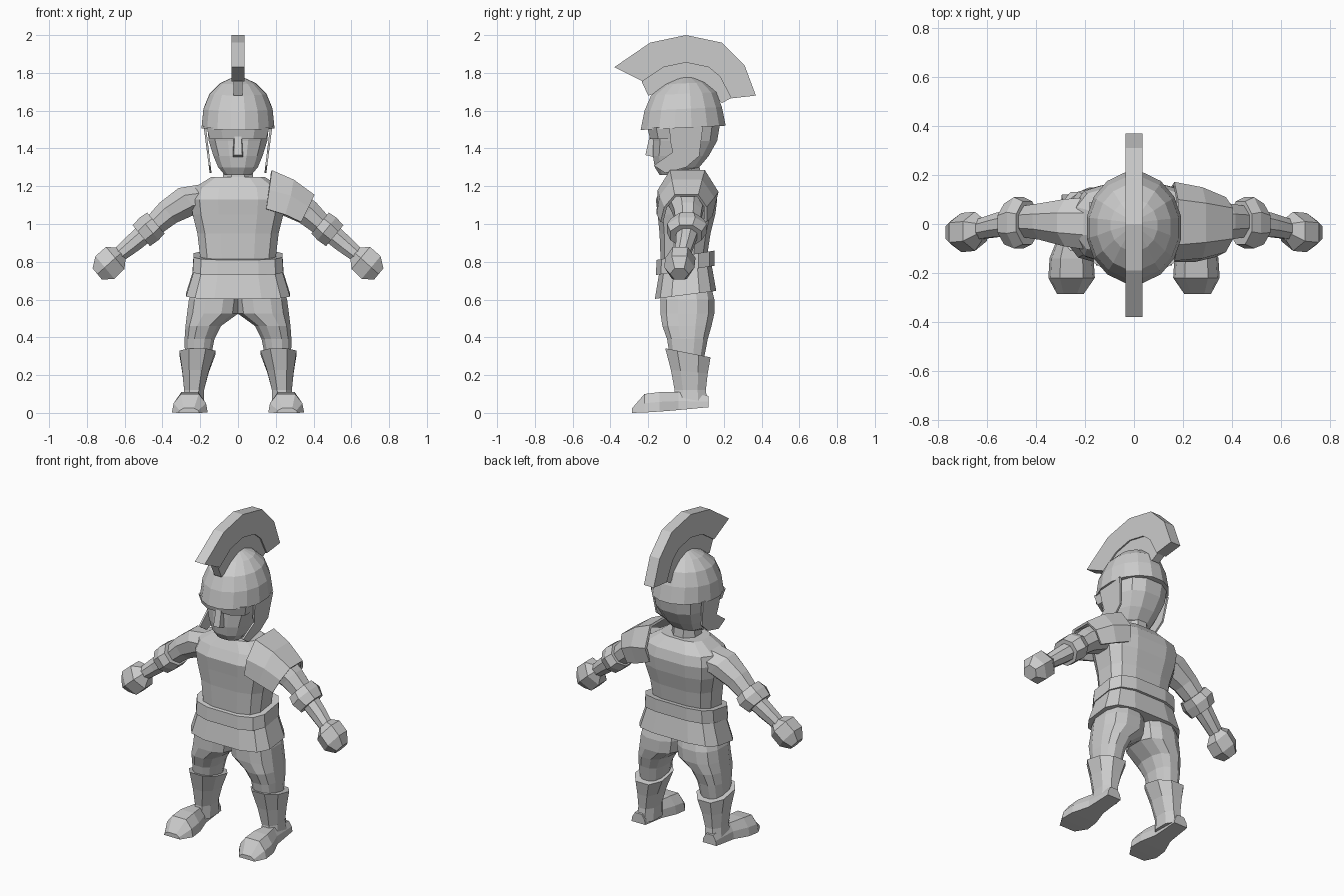
import bpy, bmesh, math
from mathutils import Vector

grey = bpy.data.materials.new("plain grey")
grey.diffuse_color = (0.6, 0.6, 0.6, 1)


def finish(name, bm):
    bmesh.ops.recalc_face_normals(bm, faces=bm.faces)
    me = bpy.data.meshes.new(name)
    bm.to_mesh(me)
    bm.free()
    me.materials.append(grey)
    ob = bpy.data.objects.new(name, me)
    bpy.context.collection.objects.link(ob)
    return ob


def loft(name, rings, s=1, closed=True):
    """Skin a list of rings; s=-1 mirrors across x."""
    bm = bmesh.new()
    rows = [[bm.verts.new((s * p[0], p[1], p[2])) for p in r] for r in rings]
    n = len(rows[0])
    for a, b in zip(rows, rows[1:]):
        for i in range(n if closed else n - 1):
            j = (i + 1) % n
            bm.faces.new((a[i], a[j], b[j], b[i]))
    if closed:
        bm.faces.new(rows[0])
        bm.faces.new(rows[-1])
    return finish(name, bm)


def level(z, x0, x1, y0, y1, n=12, p=1.0, slope=0.0):
    """Horizontal ring in given bounds; p<1 is boxier, slope tilts along y."""
    pts = []
    for i in range(n):
        a = 2 * math.pi * (i + 0.5) / n
        c, t = math.cos(a), math.sin(a)
        m = math.cos(math.pi / n)
        c = math.copysign(min(1, abs(c) / m) ** p, c)
        t = math.copysign(min(1, abs(t) / m) ** p, t)
        y = (y0 + y1) / 2 + t * (y1 - y0) / 2
        pts.append(((x0 + x1) / 2 + c * (x1 - x0) / 2, y, z + slope * y))
    return pts


def body(name, rows, **k):
    return loft(name, [level(z, -w, w, a, b, **k) for z, w, a, b in rows])


def limb(name, rows, s, n=8):
    """Tube along the arm; rows are x, z, y, in-plane radius, y radius."""
    d = Vector((0.77, -0.64))
    rings = []
    for x, z, y, ru, rv in rows:
        ring = []
        for i in range(n):
            a = 2 * math.pi * (i + 0.5) / n
            u = ru * math.cos(a)
            ring.append((x - d.y * u, y + rv * math.sin(a), z + d.x * u))
        rings.append(ring)
    return loft(name, rings, s)


def plate(name, yz, xs, s=1):
    """Side profile (y, z) thickened between two x values or x functions."""
    f, g = xs
    return loft(name, [[(f(y, z), y, z) for y, z in yz],
                       [(g(y, z), y, z) for y, z in yz]], s)


# torso, belt and skirt
body("torso", [(0.72, 0.20, -0.13, 0.11), (0.82, 0.20, -0.135, 0.11),
               (0.95, 0.215, -0.14, 0.13), (1.05, 0.24, -0.15, 0.155),
               (1.13, 0.25, -0.16, 0.165), (1.19, 0.235, -0.13, 0.15),
               (1.25, 0.14, -0.095, 0.10)], p=0.65)
body("belt", [(0.755, 0.24, -0.16, 0.15), (0.835, 0.235, -0.155, 0.15)],
     p=0.6, slope=0.16)
body("skirt", [(0.625, 0.275, -0.165, 0.16), (0.77, 0.23, -0.14, 0.135)],
     p=0.6, slope=0.13)

# neck and head
body("neck", [(1.18, 0.085, -0.10, 0.08), (1.34, 0.075, -0.08, 0.07)], n=8)
body("head", [(1.26, 0.07, -0.14, -0.02), (1.30, 0.105, -0.165, 0.07),
              (1.36, 0.13, -0.175, 0.12), (1.44, 0.155, -0.175, 0.165),
              (1.53, 0.165, -0.19, 0.18)], p=0.8)
loft("nose", [[(-0.03, -0.15, 1.35), (0.03, -0.15, 1.35), (0.022, -0.215, 1.365), (-0.022, -0.215, 1.365)],
              [(-0.025, -0.15, 1.50), (0.025, -0.15, 1.50), (0.017, -0.185, 1.50), (-0.017, -0.185, 1.50)]])
loft("brow", [level(1.45, -0.15, 0.15, -0.19, 0.0, n=8, p=0.7),
              level(1.51, -0.165, 0.165, -0.205, 0.0, n=8, p=0.7)])

# helmet dome
body("helmet", [(1.51, 0.193, -0.24, 0.21), (1.61, 0.183, -0.22, 0.19),
                (1.69, 0.150, -0.185, 0.16), (1.745, 0.095, -0.11, 0.10),
                (1.775, 0.03, -0.04, 0.04)], n=16, slope=0.05)

# crest and its base
crest = [(-0.38, 1.83), (-0.19, 1.96), (0, 2.0), (0.19, 1.96), (0.31, 1.84),
         (0.37, 1.68), (0.24, 1.665), (0.18, 1.78), (0.12, 1.83), (0, 1.855),
         (-0.12, 1.83), (-0.23, 1.755)]
plate("crest", crest, (lambda y, z: -0.034, lambda y, z: 0.034))
base = [(-0.235, 1.755), (-0.12, 1.835), (0, 1.86), (0.12, 1.835), (0.19, 1.79),
        (0.245, 1.67), (0.19, 1.64), (0.13, 1.70), (0, 1.74), (-0.13, 1.70), (-0.20, 1.68)]
plate("crest_base", base, (lambda y, z: -0.025, lambda y, z: 0.025))

guard = [(-0.09, 1.52), (-0.08, 1.42), (-0.07, 1.38), (-0.17, 1.31), (-0.11, 1.27),
         (0.0, 1.30), (0.07, 1.36), (0.09, 1.52)]

for s, side in ((1, "left"), (-1, "right")):
    # cheek guard
    plate("cheek_guard_" + side, guard,
          (lambda y, z: 0.14 + 0.12 * (z - 1.27), lambda y, z: 0.15 + 0.13 * (z - 1.27)), s)

    # arm, cuff and fist
    limb("arm_" + side, [(0.13, 1.14, 0.0, 0.10, 0.12), (0.26, 1.125, 0.005, 0.092, 0.105),
                         (0.37, 1.06, 0.01, 0.075, 0.08), (0.47, 0.97, 0.01, 0.058, 0.065),
                         (0.56, 0.895, -0.005, 0.052, 0.052), (0.65, 0.82, -0.025, 0.04, 0.042)], s)
    limb("cuff_" + side, [(0.435, 1.005, 0.005, 0.078, 0.095), (0.47, 0.975, 0.005, 0.084, 0.113),
                          (0.512, 0.938, 0.0, 0.078, 0.09)], s)
    limb("fist_" + side, [(0.62, 0.845, -0.02, 0.045, 0.045), (0.65, 0.82, -0.03, 0.088, 0.08),
                          (0.705, 0.77, -0.035, 0.09, 0.08), (0.745, 0.735, -0.035, 0.045, 0.05)], s, 6)

    # trouser leg
    loft("leg_" + side, [level(z, a, b, c, d, p=0.8) for z, a, b, c, d in (
        (0.68, 0.0, 0.23, -0.125, 0.13), (0.60, -0.01, 0.26, -0.135, 0.15),
        (0.525, 0.0, 0.27, -0.135, 0.15), (0.46, 0.09, 0.278, -0.125, 0.135),
        (0.39, 0.125, 0.283, -0.10, 0.115), (0.26, 0.15, 0.28, -0.08, 0.09))], s)

    # boot shaft and foot
    loft("boot_" + side, [level(z, a, b, c, d, n=8, p=0.85, slope=k) for z, a, b, c, d, k in (
        (0.32, 0.12, 0.31, -0.11, 0.13, -0.2), (0.22, 0.155, 0.295, -0.08, 0.115, -0.1),
        (0.12, 0.18, 0.285, -0.06, 0.105, 0), (0.04, 0.18, 0.295, -0.07, 0.115, 0))], s)
    foot = []
    for y, a, b, lo, hi in ((0.12, 0.20, 0.295, 0.03, 0.09), (-0.04, 0.195, 0.305, 0.015, 0.11),
                            (-0.14, 0.165, 0.345, 0.007, 0.11), (-0.22, 0.16, 0.35, 0.002, 0.10),
                            (-0.285, 0.205, 0.315, 0.0, 0.025)):
        m, w, h = (a + b) / 2, (b - a) / 2, hi - lo
        foot.append([(m - w, y, lo), (m + w, y, lo), (m + w * 0.9, y, lo + h * 0.5),
                     (m + w * 0.5, y, hi), (m - w * 0.5, y, hi), (m - w * 0.9, y, lo + h * 0.5)])
    loft("foot_" + side, foot, s)

# single shoulder guard, an arched shell over the left shoulder
rings = [[(0.15, -0.155, 1.08), (0.165, -0.15, 1.18), (0.18, -0.085, 1.285), (0.18, 0.10, 1.285),
          (0.165, 0.172, 1.17), (0.15, 0.15, 1.08)],
         [(0.25, -0.155, 1.05), (0.28, -0.14, 1.15), (0.295, -0.075, 1.235), (0.295, 0.085, 1.235),
          (0.28, 0.15, 1.14), (0.25, 0.14, 1.04)],
         [(0.335, -0.135, 1.01), (0.375, -0.115, 1.09), (0.405, -0.06, 1.155), (0.405, 0.065, 1.155),
          (0.375, 0.11, 1.09), (0.335, 0.11, 1.01)]]
pad = loft("shoulder_guard", rings, closed=False)
mod = pad.modifiers.new("thickness", "SOLIDIFY")
mod.thickness = 0.015
mod.offset = -1
